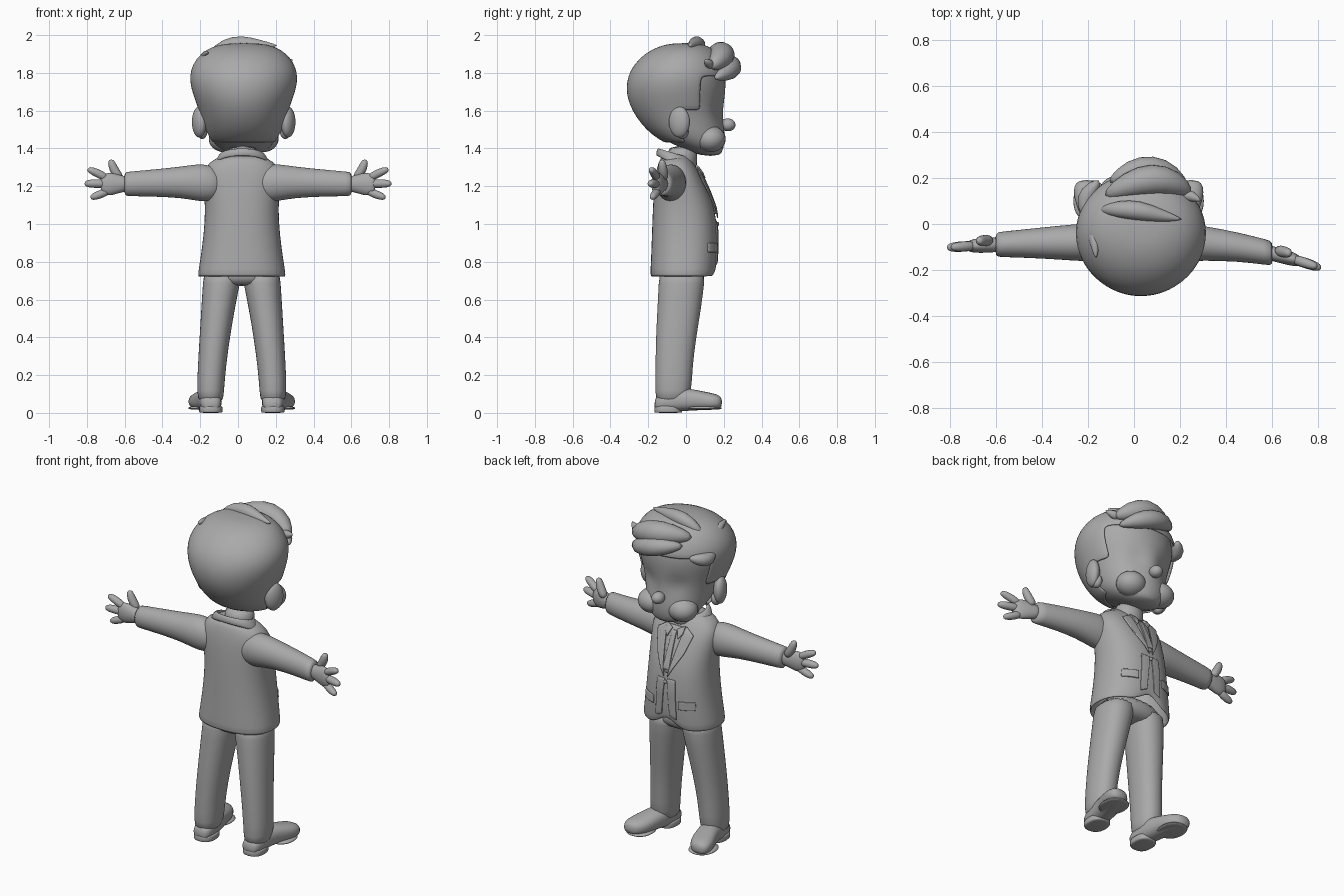
import bpy, bmesh, math
from mathutils import Vector as V

cube = bpy.data.objects.get("Cube")
if cube:
    bpy.data.objects.remove(cube)

grey = bpy.data.materials.new("plain grey")
grey.use_nodes = True
grey.diffuse_color = (0.4, 0.4, 0.4, 1)
grey.node_tree.nodes["Principled BSDF"].inputs["Base Color"].default_value = (0.4, 0.4, 0.4, 1)

MID = 0.02      # the body's own centre line
BOX = 0.85      # squareness of the clothing


def finish(name, bm, solid=0, level=1):
    bmesh.ops.recalc_face_normals(bm, faces=bm.faces)
    me = bpy.data.meshes.new(name)
    bm.to_mesh(me)
    bm.free()
    me.materials.append(grey)
    for p in me.polygons:
        p.use_smooth = True
    ob = bpy.data.objects.new(name, me)
    bpy.context.collection.objects.link(ob)
    if solid:
        m = ob.modifiers.new("thickness", "SOLIDIFY")
        m.thickness = solid
        m.offset = 0
    if level:
        m = ob.modifiers.new("smooth", "SUBSURF")
        m.levels = m.render_levels = level
    return ob


def loft(name, rings, n=24, power=1.0, caps=(True, True), solid=0, edit=None, drop=None):
    """Skin through rings given as (centre, half axis, half axis)."""
    bm = bmesh.new()
    rows = []
    for c, u, v in rings:
        row = []
        for i in range(n):
            a = 2 * math.pi * i / n
            cu = math.copysign(abs(math.cos(a)) ** power, math.cos(a))
            cv = math.copysign(abs(math.sin(a)) ** power, math.sin(a))
            row.append(bm.verts.new(V(c) + V(u) * cu + V(v) * cv))
        rows.append(row)
    for a, b in zip(rows, rows[1:]):
        for i in range(n):
            j = (i + 1) % n
            bm.faces.new((a[i], a[j], b[j], b[i]))
    if caps[0]:
        bm.faces.new(rows[0])
    if caps[1]:
        bm.faces.new(rows[-1])
    if edit:
        for v in bm.verts:
            edit(v.co)
    if drop:
        gone = [f for f in bm.faces if drop(f.calc_center_median())]
        bmesh.ops.delete(bm, geom=gone, context="FACES")
    return finish(name, bm, solid)


def level_rings(sections, grow=0):
    """Rings from (z, x centre, half width, back y, front y)."""
    return [((cx, (b + f) / 2, z), (rx + grow, 0, 0), (0, (f - b) / 2 + grow, 0))
            for z, cx, rx, b, f in sections]


def tube(name, pts, flat=1.0, n=12):
    """Tapered strand through (x, y, z, radius) points."""
    rings = []
    for i, p in enumerate(pts):
        t = (V(pts[min(i + 1, len(pts) - 1)][:3]) - V(pts[max(i - 1, 0)][:3])).normalized()
        side = t.cross(V((0, 0, 1))).normalized()
        rings.append((p[:3], side * p[3] * flat, side.cross(t) * p[3]))
    return loft(name, rings, n)


def ball(name, loc, size, turn=0):
    bm = bmesh.new()
    bmesh.ops.create_uvsphere(bm, u_segments=24, v_segments=14, radius=1)
    ob = finish(name, bm, level=0)
    ob.location, ob.scale, ob.rotation_euler = loc, size, (0, 0, turn)
    return ob


# Head with eye hollows
HEAD = [(1.36, .03, .07, .07, .19), (1.39, .03, .13, .0, .205), (1.43, .03, .17, -.1, .215),
        (1.48, .03, .195, -.18, .215), (1.54, .03, .21, -.235, .21), (1.6, .03, .228, -.275, .21),
        (1.66, .03, .25, -.3, .215), (1.72, .03, .27, -.308, .22), (1.78, .03, .278, -.3, .22),
        (1.84, .03, .265, -.27, .205), (1.9, .03, .22, -.21, .165), (1.935, .03, .16, -.14, .12),
        (1.952, .03, .08, -.07, .06)]


def eye_hollows(co):
    if co.y > 0:
        for s in (-1, 1):
            d = ((co.x - .03 - s * .09) / .055) ** 2 + ((co.z - 1.6) / .05) ** 2
            co.y -= .025 * math.exp(-d)


loft("head", level_rings(HEAD, -.01), 40, edit=eye_hollows)
loft("hair_cap", level_rings(HEAD[2:], .003), 40, caps=(False, True), solid=.012,
     drop=lambda c: (c.y > .07 and c.z < 1.8) or c.z < 1.46 - .4 * min(0, c.y + .1) - .06
     or (c.y > -.02 and c.z < 1.6))
ball("nose", (.03, .222, 1.525), (.036, .04, .034))
for s, side in ((-1, "right"), (1, "left")):
    x = .03 + s * .235
    ball(side + "_ear", (x, -.035, 1.54), (.036, .058, .082), -s * .35)
    ball(side + "_ear_lobe", (x - s * .015, -.02, 1.49), (.028, .035, .04))
    ball(side + "_cheek", (.03 + s * .1, .13, 1.45), (.085, .08, .07))

# Hair locks
locks = {
    "fringe_upper": [(-.13, .12, 1.89, .02), (-.03, .17, 1.905, .06), (.08, .2, 1.9, .075),
                     (.18, .18, 1.87, .06), (.25, .13, 1.83, .02)],
    "fringe_lower": [(-.11, .18, 1.86, .015), (-.02, .235, 1.85, .05), (.08, .25, 1.83, .058),
                     (.17, .215, 1.8, .048), (.24, .15, 1.77, .01)],
    "crown_lock": [(-.15, .06, 1.9, .015), (-.07, .065, 1.945, .04), (.02, .06, 1.957, .046),
                   (.12, .035, 1.945, .03), (.21, .02, 1.945, .004)],
    "temple_tuft": [(-.15, .19, 1.8, .012), (-.2, .14, 1.78, .042), (-.215, .08, 1.77, .042),
                    (-.2, .01, 1.8, .01)],
    "side_tuft": [(-.2, .04, 1.83, .015), (-.175, -.03, 1.875, .03), (-.17, -.09, 1.9, .022),
                  (-.165, -.15, 1.91, .004)],
    "small_tuft": [(.2, .13, 1.84, .03), (.26, .12, 1.85, .025), (.29, .1, 1.87, .004)],
}
for name, pts in locks.items():
    tube(name, pts)

# Neck, jacket and collar
loft("neck", level_rings([(z, .025, .085, -.1, .06) for z in (1.28, 1.34, 1.42)]))
COAT = [(.72, MID, .23, -.185, .155), (.8, MID, .216, -.18, .16), (.95, MID, .195, -.175, .163),
        (1.08, MID, .188, -.17, .148), (1.18, MID, .195, -.165, .11), (1.27, MID, .205, -.155, .068),
        (1.325, MID, .17, -.14, .03), (1.36, MID, .1, -.125, .01)]


def hem_notch(co):
    if co.y > 0 and co.z < .85:
        co.z += .07 * math.exp(-((co.x - MID) / .06) ** 2) * (.85 - co.z) / .13


loft("jacket", level_rings(COAT), 32, BOX, caps=(False, True), solid=.012, edit=hem_notch)
loft("jacket_collar", [((.022, -.05, 1.31), (.145, 0, 0), (0, .105, -.05)),
                       ((.022, -.055, 1.35), (.125, 0, 0), (0, .095, -.045)),
                       ((.022, -.06, 1.375), (.105, 0, 0), (0, .08, -.02))],
     caps=(False, False), solid=.014)


def coat_front(x, z):
    """Depth of the jacket's front surface."""
    for a, b in zip(COAT, COAT[1:]):
        if a[0] <= z <= b[0] or b is COAT[-1]:
            t = min(1, max(0, (z - a[0]) / (b[0] - a[0])))
            rx, back, front = (a[i] + (b[i] - a[i]) * t for i in (2, 3, 4))
            q = 2 / BOX
            return (back + front) / 2 + (front - back) / 2 * max(0, 1 - abs((x - MID) / rx) ** q) ** (1 / q)


def patch(name, corners, lift, thick=.009):
    """Thin plate following the jacket front; corners are (x, z) from the centre line."""
    a, b, c, d = (V(p) for p in corners)
    bm = bmesh.new()
    n = 8
    grid = []
    for i in range(n + 1):
        for j in range(n + 1):
            p = a.lerp(b, i / n).lerp(d.lerp(c, i / n), j / n)
            grid.append(bm.verts.new((MID + p.x, coat_front(MID + p.x, p.y) + lift, p.y)))
    for i in range(n):
        for j in range(n):
            k = i * (n + 1) + j
            bm.faces.new((grid[k], grid[k + 1], grid[k + n + 2], grid[k + n + 1]))
    return finish(name, bm, thick)


patch("shirt_front", [(-.06, 1.3), (.06, 1.3), (.012, 1.05), (-.012, 1.05)], .006)
patch("necktie", [(-.014, 1.28), (.014, 1.28), (.022, 1.07), (-.022, 1.07)], .014)
for s, side in ((-1, "right"), (1, "left")):
    patch(side + "_lapel", [(s * .06, 1.31), (s * .12, 1.27), (s * .09, 1.17), (s * .008, 1.02)], .014)
    patch(side + "_shirt_collar", [(s * .015, 1.29), (s * .06, 1.31), (s * .06, 1.27), (s * .035, 1.24)], .02)
    patch(side + "_front_edge", [(s * .006, 1.02), (s * .06, 1.02), (s * .07, .78), (s * .025, .8)], .006)
    patch(side + "_pocket_flap", [(s * .08, .9), (s * .165, .9), (s * .17, .85), (s * .08, .85)], .01)
ball("jacket_button", (MID, coat_front(MID, 1.0) + .012, 1.0), (.011, .006, .011))

# Arms and hands, sweeping slightly backwards
for s, side, sweep in ((-1, "right", .06), (1, "left", .3)):
    def arm_y(x):
        return -.08 - sweep * max(0, x - .2) ** 2

    def arm_rings(sections):
        return [((s * x, arm_y(x), z), (0, ry, 0), (0, 0, rz)) for x, z, ry, rz in sections]

    loft(side + "_sleeve", arm_rings([(.08, 1.21, .06, .07), (.15, 1.215, .08, .1), (.22, 1.22, .083, .098),
                                      (.3, 1.221, .076, .083), (.45, 1.217, .064, .072),
                                      (.58, 1.212, .055, .065), (.605, 1.212, .054, .064)]))
    loft(side + "_palm", arm_rings([(.58, 1.212, .035, .042), (.62, 1.212, .033, .045),
                                    (.66, 1.212, .034, .06), (.7, 1.21, .03, .062), (.73, 1.21, .02, .045)]), 16)
    digits = {"thumb": [(.62, 1.235, .024), (.65, 1.275, .026), (.668, 1.315, .023), (.675, 1.342, .013)],
              "upper_finger": [(.69, 1.24, .022), (.735, 1.265, .023), (.775, 1.283, .021), (.797, 1.291, .011)],
              "middle_finger": [(.69, 1.212, .023), (.75, 1.214, .024), (.79, 1.214, .022), (.814, 1.213, .011)],
              "lower_finger": [(.68, 1.18, .022), (.725, 1.158, .023), (.76, 1.146, .021), (.782, 1.138, .011)]}
    for name, pts in digits.items():
        tube(f"{side}_{name}", [(s * x, arm_y(x) + (.02 if name == "thumb" else 0), z, r) for x, z, r in pts])

# Trousers and shoes
loft("trouser_seat", level_rings([(.67, MID, .12, -.11, .06), (.7, MID, .19, -.145, .1),
                                  (.8, MID, .19, -.15, .11)]), power=BOX)
LEG = [(.05, .163, .064, -.155, .0), (.1, .167, .072, -.165, .03), (.25, .158, .075, -.162, .035),
       (.4, .143, .081, -.16, .055), (.55, .126, .089, -.152, .08), (.7, .106, .1, -.145, .1),
       (.76, .1, .1, -.14, .1)]
SHOE = [(-.168, .163, .035, .015, .07), (-.145, .163, .058, .006, .1), (-.03, .168, .064, .006, .135),
        (.04, .188, .066, .014, .125), (.11, .208, .074, .014, .11), (.165, .222, .062, .018, .1),
        (.192, .228, .03, .03, .08)]
for s, side in ((-1, "right"), (1, "left")):
    loft(side + "_trouser_leg", level_rings([(z, MID + s * x, r, b, f) for z, x, r, b, f in LEG]), power=.92)
    loft(side + "_shoe", [((MID + s * x, y, (lo + hi) / 2), (r, 0, 0), (0, 0, (hi - lo) / 2))
                          for y, x, r, lo, hi in SHOE], power=.85)
    loft(side + "_heel", level_rings([(z, MID + s * .164, .062, -.168, -.02) for z in (0, .004, .03, .04)]), power=.8)
    sole = [(z, MID + s * .208, .076, .01, .19) for z in (.018, .022, .036)]
    loft(side + "_sole", level_rings(sole), power=.9)
